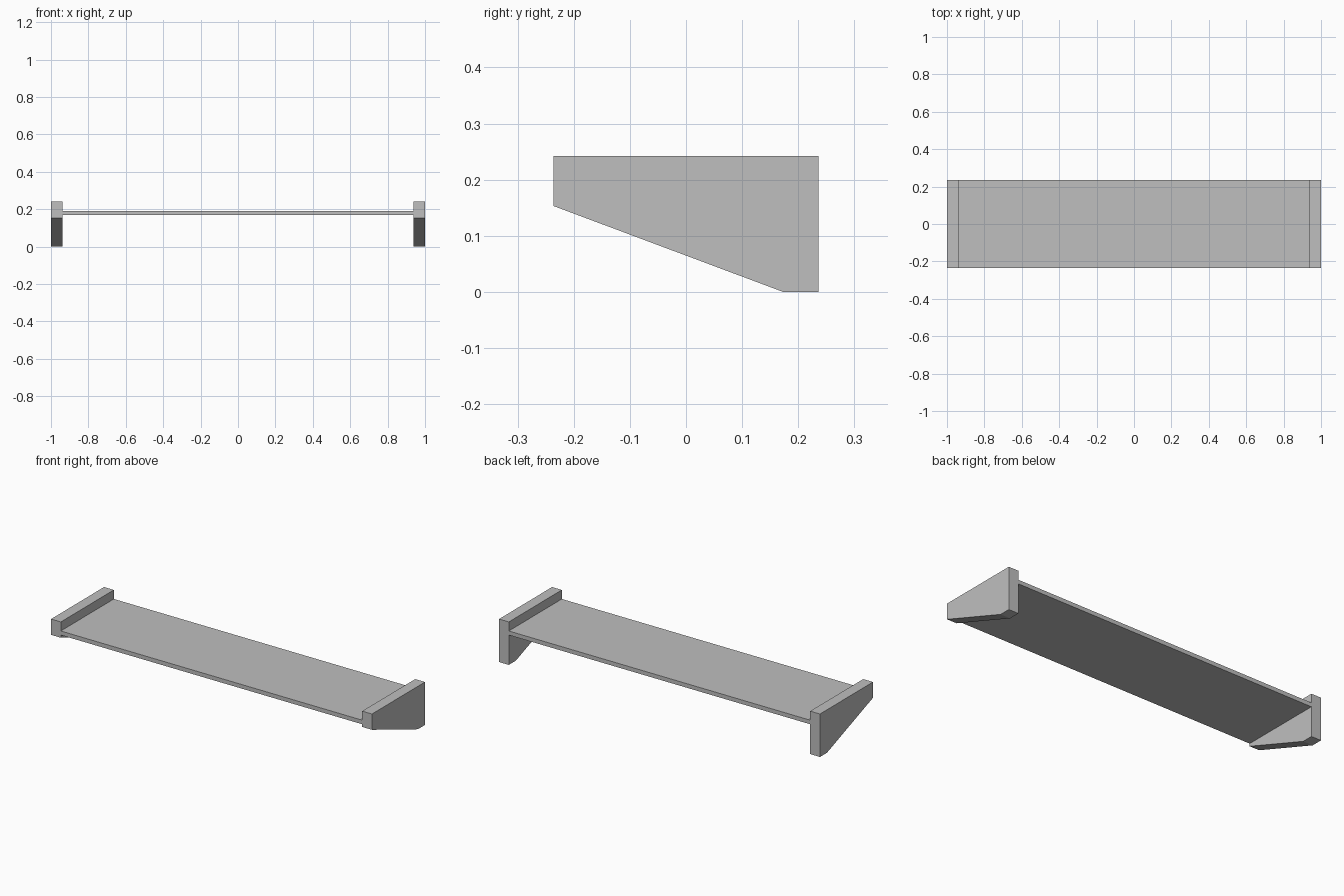
import bpy
import bmesh

cube = bpy.data.objects.get("Cube")
if cube:
    bpy.data.objects.remove(cube, do_unlink=True)

HALF_LENGTH, HALF_DEPTH, INNER_X = 1.0, 0.236, 0.939

grey = bpy.data.materials.new("light_grey")
grey.use_nodes = True
colour = (0.52, 0.52, 0.52, 1)
grey.diffuse_color = colour
grey.node_tree.nodes["Principled BSDF"].inputs["Base Color"].default_value = colour


def extrude_profile(name, profile, x0, x1):
    """Extrude a (y, z) outline along x into a solid object."""
    bm = bmesh.new()
    face = bm.faces.new([bm.verts.new((x0, y, z)) for y, z in profile])
    result = bmesh.ops.extrude_face_region(bm, geom=[face])
    moved = [v for v in result["geom"] if isinstance(v, bmesh.types.BMVert)]
    bmesh.ops.translate(bm, vec=(x1 - x0, 0, 0), verts=moved)
    bmesh.ops.recalc_face_normals(bm, faces=bm.faces)
    mesh = bpy.data.meshes.new(name)
    bm.to_mesh(mesh)
    bm.free()
    mesh.materials.append(grey)
    obj = bpy.data.objects.new(name, mesh)
    bpy.context.collection.objects.link(obj)
    return obj


# Thin board between the brackets
D = HALF_DEPTH
board = [(-D, 0.168), (D, 0.168), (D, 0.191), (-D, 0.191)]
extrude_profile("shelf_board", board, -INNER_X, INNER_X)

# End brackets with a sloping underside
bracket = [(-D, 0.153), (0.173, 0), (D, 0), (D, 0.242), (-D, 0.242)]
for side, sign in (("left", 1), ("right", -1)):
    extrude_profile(side + "_bracket", bracket, sign * INNER_X, sign * HALF_LENGTH)
